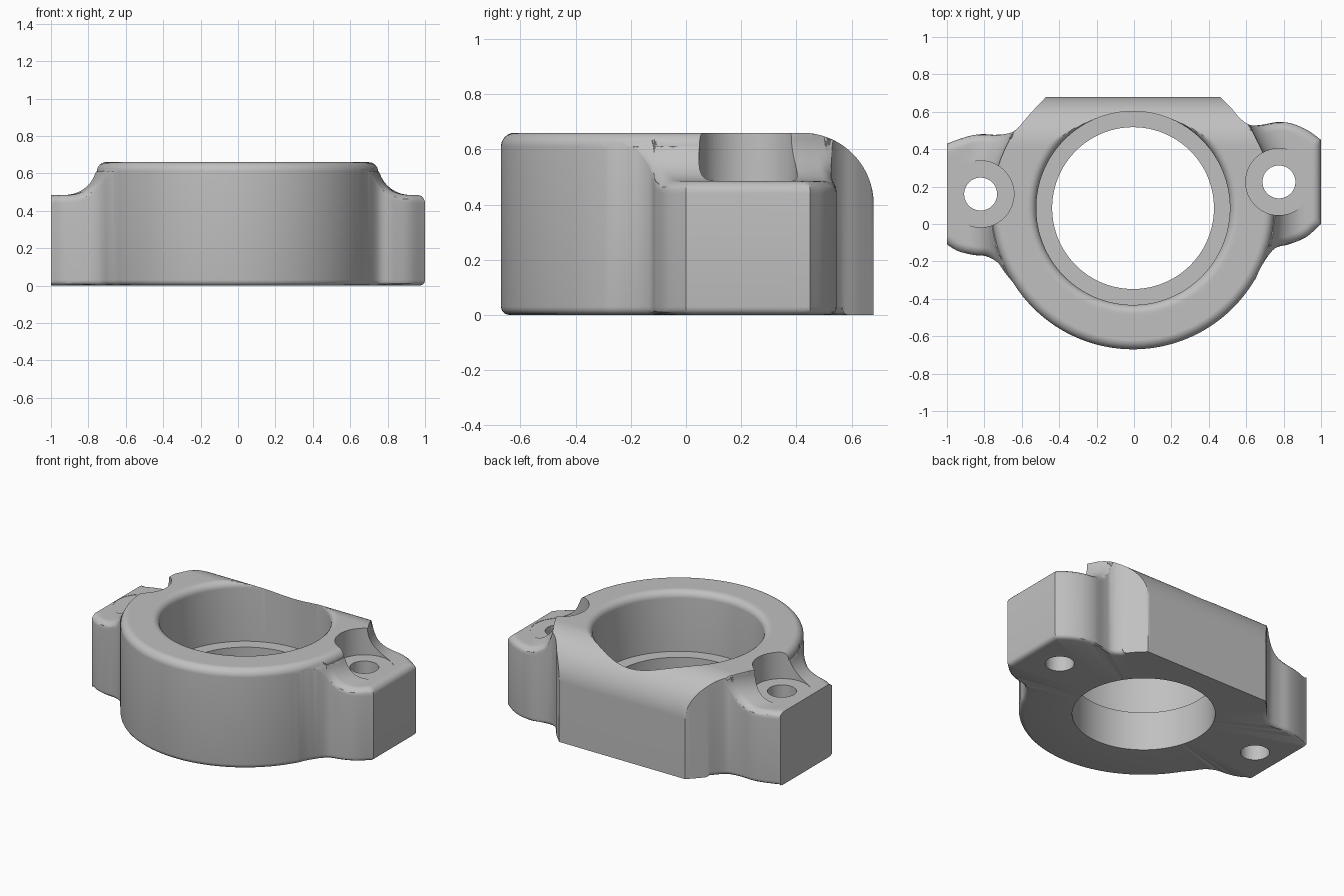
import bpy, bmesh, math
from mathutils import Vector, kdtree

if "Cube" in bpy.data.objects:
    bpy.data.objects.remove(bpy.data.objects["Cube"])

TOP, EAR, LEDGE = 0.66, 0.485, 0.26
CENTRE = Vector((-0.005, 0.085))
BORE, RECESS, BODY = 0.4325, 0.5175, 0.755
TANGENT = math.radians(27.6)

metal = bpy.data.materials.new("grey metal")
metal.use_nodes = True
colour = (0.53, 0.53, 0.53, 1)
metal.diffuse_color = colour
metal.node_tree.nodes["Principled BSDF"].inputs["Base Color"].default_value = colour


def spline(ctrl, steps=8):
    """Smooth path through control points, without the last point."""
    p = [Vector(c) for c in ctrl]
    p = [2 * p[0] - p[1]] + p + [2 * p[-1] - p[-2]]
    out = []
    for a, b, c, d in zip(p, p[1:], p[2:], p[3:]):
        for k in range(steps):
            t = k / steps
            out.append(0.5 * (2 * b + (c - a) * t + (2 * a - 5 * b + 4 * c - d) * t * t
                              + (3 * b - a - 3 * c + d) * t ** 3))
    return out


def drop(e, r):
    """Depth of a round of radius r at distance e from the edge."""
    e = min(max(e, 0), r)
    return r - math.sqrt(max(r * r - (r - e) ** 2, 0))


def ramp(v, a, b):
    t = min(max((v - a) / (b - a), 0), 1)
    return t * t * (3 - 2 * t)


def ease(n):
    return [(1 - math.cos(math.pi * k / n)) / 2 for k in range(n + 1)]


# Plan outline: front arc, right ear, flat back, left ear
arc = [CENTRE + BODY * Vector((math.cos(a), math.sin(a)))
       for a in (math.radians(212 + 118 * k / 90) for k in range(90))]
outline = (
    arc
    + spline([(0.65, -0.293), (0.685, -0.22), (0.75, -0.133), (0.83, -0.108), (0.92, -0.07), (1, 0)])
    + spline([(1, 0), (1, 0.45)], 30)
    + spline([(1, 0.45), (0.93, 0.5), (0.85, 0.535), (0.77, 0.545), (0.68, 0.53), (0.62, 0.53),
              (0.567, 0.565), (0.52, 0.62), (0.46, 0.68)])
    + spline([(0.46, 0.68), (-0.47, 0.68)], 60)
    + spline([(-0.47, 0.68), (-0.555, 0.59), (-0.625, 0.51), (-0.67, 0.485), (-0.74, 0.477),
              (-0.82, 0.48), (-0.9, 0.465), (-1, 0.43)])
    + spline([(-1, 0.43), (-1, -0.11)], 30)
    + spline([(-1, -0.11), (-0.94, -0.145), (-0.86, -0.165), (-0.79, -0.173), (-0.73, -0.205),
              (-0.69, -0.26), (-0.645, -0.315)]))

# Only these stretches of the outline have rounded edges
rounded = [p for p in outline if p.y < 0.57 and p.x > -0.995]
tree = kdtree.KDTree(len(rounded))
for i, p in enumerate(rounded):
    tree.insert((p.x, p.y, 0), i)
tree.balance()


def edge_distance(p):
    return tree.find((p.x, p.y, 0))[2]


def body_radius(v):
    """Radius of the raised body: circle with tangent sides to the back."""
    a = math.atan2(v.y, abs(v.x))
    return BODY if a < TANGENT else BODY / math.cos(a - TANGENT)


def top_height(p):
    v = p - CENTRE
    d = v.length - body_radius(v)
    r = 0.17
    # Hollow fillet from the body down to the ears
    hollow = EAR + drop(r - d, r) if d > r else EAR + r - math.sqrt(max(r * r - (r - max(d, 0)) ** 2, 0))
    hollow = EAR if d >= r else hollow
    z = min(TOP, hollow) if d > 0 else TOP
    z = min(z, TOP - drop(-d, 0.05) * (1 - ramp(p.y, 0.2, 0.35)))
    # Large round along the back, small round at the recess rim
    if p.y > 0.42:
        z = min(z, TOP - 0.26 + math.sqrt(max(0.26 ** 2 - (p.y - 0.42) ** 2, 0)))
    z = min(z, TOP - drop(v.length - RECESS, 0.045))
    return z - ramp(d, 0, 0.06) * drop(edge_distance(p), 0.045)


# Body: one closed section per outline point, joined around the bore
bm = bmesh.new()
sections = []
for p in outline:
    v = p - CENTRE
    R = v.length
    u = v / R
    mid = min(body_radius(v), R - 0.05)
    path = []
    for e in (0, 0.002, 0.007, 0.015, 0.03):
        q = p - u * e
        path.append((q, drop(edge_distance(q), 0.03)))
    inner, recess = CENTRE + u * BORE, CENTRE + u * RECESS
    path += [(inner, 0), (inner, LEDGE), (recess, LEDGE)]
    radii = [RECESS + (mid - RECESS) * t for t in ease(22)]
    radii += [mid + (R - mid) * t for t in ease(24)[1:]]
    for r in radii:
        q = CENTRE + u * r
        path.append((q, top_height(q)))
    sections.append([bm.verts.new((q.x, q.y, z)) for q, z in path])

for s, t in zip(sections, sections[1:] + sections[:1]):
    n = len(s)
    for k in range(n):
        bm.faces.new((s[k], t[k], t[(k + 1) % n], s[(k + 1) % n]))
bmesh.ops.recalc_face_normals(bm, faces=bm.faces)
mesh = bpy.data.meshes.new("bearing_housing")
bm.to_mesh(mesh)
bm.free()
mesh.materials.append(metal)
housing = bpy.data.objects.new("bearing_housing", mesh)
bpy.context.collection.objects.link(housing)
bpy.context.view_layer.objects.active = housing
housing.select_set(True)


def cut_cylinder(name, x, y, radius, low, high):
    bpy.ops.mesh.primitive_cylinder_add(vertices=64, radius=radius, depth=high - low,
                                        location=(x, y, (low + high) / 2))
    cutter = bpy.context.object
    cutter.name = name
    cutter.hide_render = True
    cutter.data.materials.append(metal)
    mod = housing.modifiers.new(name, "BOOLEAN")
    mod.operation, mod.solver, mod.object = "DIFFERENCE", "EXACT", cutter
    bpy.ops.object.select_all(action="DESELECT")
    housing.select_set(True)
    bpy.context.view_layer.objects.active = housing
    bpy.ops.object.modifier_apply(modifier=name)
    bpy.data.objects.remove(cutter)


# Bolt holes with flat seats for the bolt heads
for side, x, y in (("right", -0.82, 0.16), ("left", 0.775, 0.225)):
    cut_cylinder(side + "_bolt_seat", x, y, 0.178, EAR - 0.002, 0.9)
    cut_cylinder(side + "_bolt_hole", x, y, 0.088, -0.1, 0.8)

bpy.ops.object.shade_smooth_by_angle(angle=math.radians(32))
